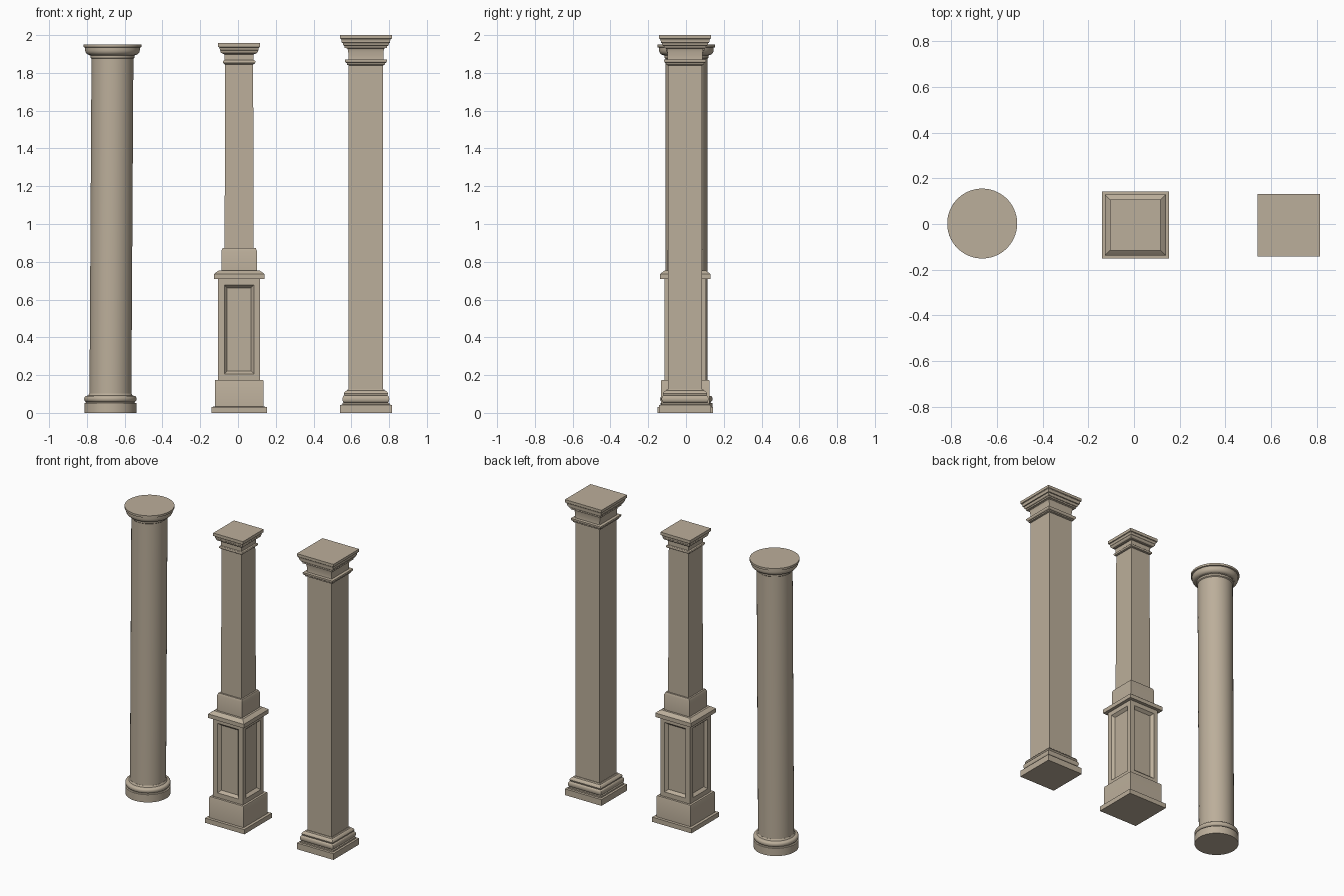
import bpy, bmesh, math

if "Cube" in bpy.data.objects:
    bpy.data.objects.remove(bpy.data.objects["Cube"])

stone = bpy.data.materials.new("tan_stone")
stone.diffuse_color = (0.50, 0.425, 0.325, 1)
stone.use_nodes = True
stone.node_tree.nodes["Principled BSDF"].inputs["Base Color"].default_value = stone.diffuse_color


def finish(name, bm):
    bmesh.ops.recalc_face_normals(bm, faces=bm.faces[:])
    mesh = bpy.data.meshes.new(name)
    bm.to_mesh(mesh)
    bm.free()
    mesh.materials.append(stone)
    ob = bpy.data.objects.new(name, mesh)
    bpy.context.collection.objects.link(ob)
    bpy.ops.object.select_all(action='DESELECT')
    ob.select_set(True)
    bpy.context.view_layer.objects.active = ob
    bpy.ops.object.shade_smooth_by_angle(angle=math.radians(35))
    return ob


def stack(profile, centre, sides, lean=0.0):
    """Closed solid from (half width, z) points; 4 sides = square, many = round."""
    bm = bmesh.new()
    k = math.sqrt(2) if sides == 4 else 1
    rings = []
    for r, z in profile:
        rings.append([bm.verts.new((centre[0] + lean * z + r * k * math.cos(a),
                                    centre[1] + r * k * math.sin(a), z))
                      for a in (math.tau * (i + 0.5) / sides for i in range(sides))])
    for lo, hi in zip(rings, rings[1:]):
        for i in range(sides):
            j = (i + 1) % sides
            bm.faces.new((lo[i], lo[j], hi[j], hi[i]))
    bm.faces.new(rings[0][::-1])
    bm.faces.new(rings[-1])
    return bm


def bulge(r, z0, z1, d, n=8):
    """Half-round moulding from z0 to z1 standing d out from r."""
    return [(r + d * math.sin(math.pi * i / n),
             (z0 + z1) / 2 - (z1 - z0) / 2 * math.cos(math.pi * i / n))
            for i in range(n + 1)]


def cove(r0, z0, r1, z1, n=6):
    """Hollow quarter curve: rises first, then flares out."""
    return [(r0 + (r1 - r0) * (1 - math.cos(math.pi / 2 * i / n)),
             z0 + (z1 - z0) * math.sin(math.pi / 2 * i / n)) for i in range(n + 1)]


def ovolo(r0, z0, r1, z1, n=6):
    """Rounded quarter curve: flares first, then rises."""
    return [(r0 + (r1 - r0) * math.sin(math.pi / 2 * i / n),
             z0 + (z1 - z0) * (1 - math.cos(math.pi / 2 * i / n))) for i in range(n + 1)]


# Round column, leaning very slightly
c, lean = (-0.676, 0.002), 0.006
finish("round_base", stack([(0.138, 0), (0.138, 0.052), (0.13, 0.054)]
       + bulge(0.127, 0.058, 0.09, 0.012) + [(0.118, 0.092), (0.112, 0.102)], c, 64, lean))
finish("round_shaft", stack([(0.111, 0.09), (0.111, 1.89)], c, 64, lean))
finish("round_capital", stack([(0.111, 1.875), (0.117, 1.88), (0.117, 1.892), (0.122, 1.894)]
       + ovolo(0.122, 1.895, 0.145, 1.922) + [(0.145, 1.934), (0.153, 1.936), (0.153, 1.95)],
       c, 64, lean))

# Pedestal column
c = (0.006, -0.004)
finish("pedestal_plinth", stack([(0.147, 0), (0.147, 0.032), (0.129, 0.033),
       (0.129, 0.168), (0.126, 0.175)], c, 4))
# pedestal body with a sunken bevelled panel on each side
bm = stack([(0.111, 0.174), (0.111, 0.71)], c, 4)
bmesh.ops.recalc_face_normals(bm, faces=bm.faces[:])
panels = [f for f in bm.faces if abs(f.normal.z) < 0.5]
bmesh.ops.inset_individual(bm, faces=panels, thickness=0.046, depth=0)
bmesh.ops.inset_individual(bm, faces=panels, thickness=0.022, depth=-0.018)
finish("pedestal_body", bm)
finish("pedestal_ledge", stack([(0.133, 0.708), (0.133, 0.735), (0.125, 0.742),
       (0.108, 0.754)], c, 4))
finish("shaft_collar", stack([(0.094, 0.75), (0.094, 0.858), (0.088, 0.872)], c, 4))
finish("pedestal_shaft", stack([(0.077, 0.87), (0.074, 1.86)], c, 4))
finish("pedestal_capital", stack([(0.075, 1.845), (0.081, 1.848)]
       + bulge(0.081, 1.85, 1.866, 0.005) + [(0.077, 1.868), (0.077, 1.898), (0.085, 1.9)]
       + ovolo(0.087, 1.903, 0.1, 1.918) + [(0.102, 1.92)]
       + cove(0.102, 1.921, 0.108, 1.936) + [(0.111, 1.937), (0.111, 1.957)], c, 4))

# Square column
c = (0.677, -0.005)
finish("square_base", stack([(0.137, 0), (0.137, 0.042), (0.124, 0.044), (0.124, 0.053)]
       + bulge(0.114, 0.055, 0.092, 0.01) + cove(0.12, 0.086, 0.1, 0.118)[::1][2:]
       + [(0.096, 0.125)], c, 4))
finish("square_shaft", stack([(0.091, 0.12), (0.091, 1.86)], c, 4))
finish("square_capital", stack([(0.091, 1.84), (0.101, 1.844), (0.101, 1.852)]
       + ovolo(0.103, 1.853, 0.111, 1.864) + [(0.111, 1.87), (0.093, 1.872)]
       + cove(0.092, 1.88, 0.099, 1.93) + [(0.112, 1.932), (0.112, 1.942)]
       + ovolo(0.114, 1.943, 0.122, 1.958) + [(0.128, 1.96)]
       + cove(0.128, 1.962, 0.134, 1.98) + [(0.137, 1.982), (0.137, 2.0)], c, 4))
